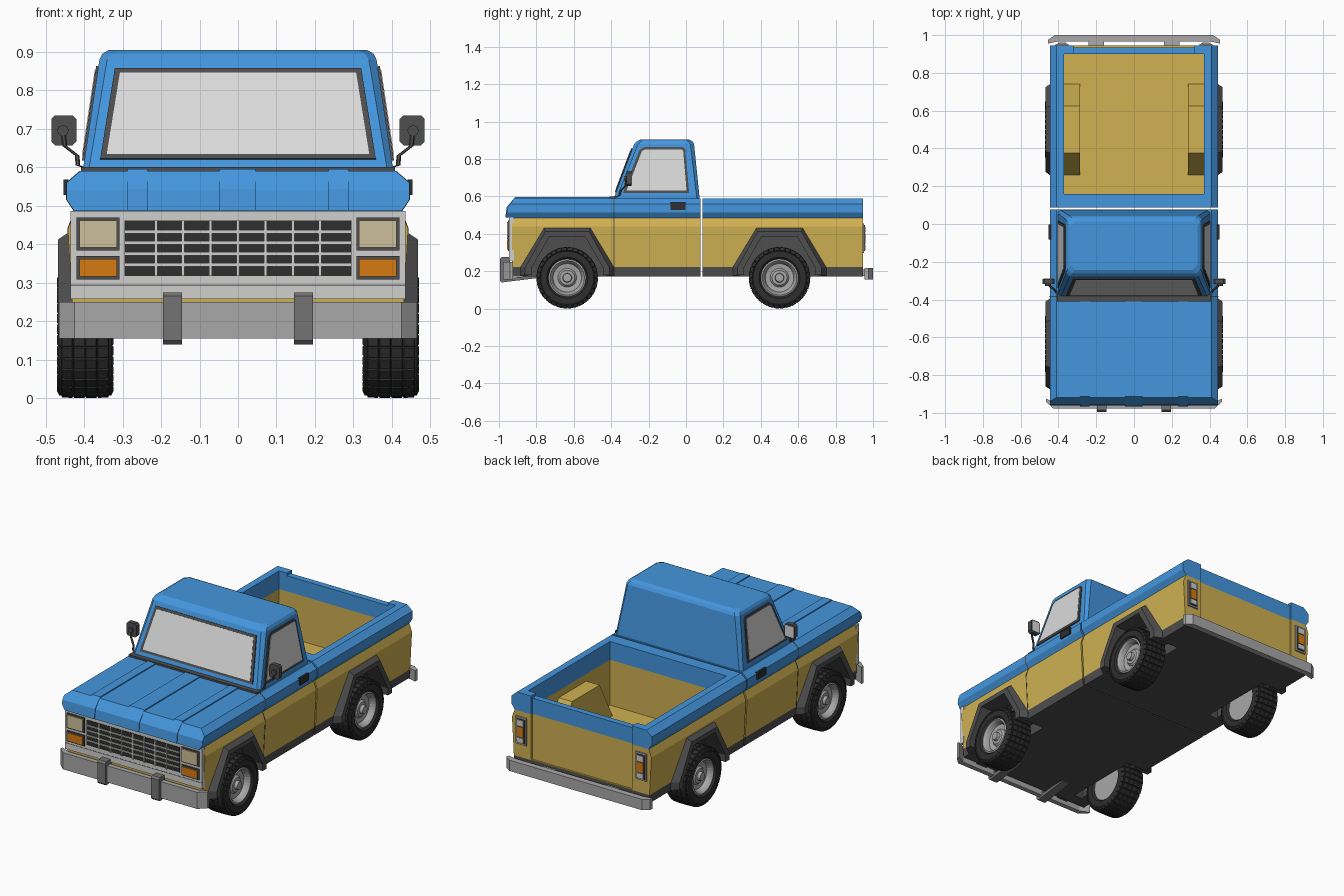
import bpy, bmesh, math
from mathutils import Vector

if "Cube" in bpy.data.objects:
    bpy.data.objects.remove(bpy.data.objects["Cube"])


def mat(name, r, g, b):
    m = bpy.data.materials.new(name)
    m.diffuse_color = [*[(c / 255 / 12.92 if c < 10 else ((c / 255 + .055) / 1.055) ** 2.4) for c in (r, g, b)], 1]
    m.use_nodes = True
    m.node_tree.nodes["Principled BSDF"].inputs["Base Color"].default_value = m.diffuse_color
    return m


BLUE, YELLOW = mat("blue_paint", 68, 150, 222), mat("yellow_paint", 208, 177, 82)
DARK, RUBBER = mat("dark_trim", 78, 78, 78), mat("black_rubber", 46, 46, 46)
SILVER, CHROME = mat("silver_metal", 168, 168, 168), mat("light_chrome", 208, 209, 206)
GLASS, CREAM = mat("pale_glass", 218, 218, 218), mat("cream_lens", 206, 193, 155)
ORANGE, STEEL = mat("orange_lens", 214, 122, 18), mat("grey_steel", 116, 116, 116)


def finish(name, bm, *mats, mirror=False):
    bmesh.ops.recalc_face_normals(bm, faces=bm.faces)
    if mirror:
        d = bmesh.ops.duplicate(bm, geom=bm.verts[:] + bm.edges[:] + bm.faces[:])["geom"]
        bmesh.ops.scale(bm, vec=(-1, 1, 1), verts=[v for v in d if isinstance(v, bmesh.types.BMVert)])
        bmesh.ops.reverse_faces(bm, faces=[f for f in d if isinstance(f, bmesh.types.BMFace)])
    me = bpy.data.meshes.new(name)
    bm.to_mesh(me)
    bm.free()
    ob = bpy.data.objects.new(name, me)
    bpy.context.collection.objects.link(ob)
    for m in mats:
        me.materials.append(m)
    return ob


def loft(bm, rings, caps=True, loop=False):
    vs = [[bm.verts.new(p) for p in r] for r in rings]
    n = len(vs[0])
    for a, b in zip(vs, vs[1:] + (vs[:1] if loop else [])):
        for i in range(n):
            bm.faces.new((a[i], a[(i + 1) % n], b[(i + 1) % n], b[i]))
    if caps:
        bm.faces.new(vs[0])
        bm.faces.new(vs[-1])


def prism(name, pts, axis, a, b, m, mirror=False, bm=None):
    """Extrude a 2D outline along an axis from a to b."""
    put = {"x": lambda p, t: (t, *p), "y": lambda p, t: (p[0], t, p[1]), "z": lambda p, t: (*p, t)}[axis]
    bm = bm or bmesh.new()
    loft(bm, [[put(p, t) for p in pts] for t in (a, b)])
    return finish(name, bm, m, mirror=mirror)


def rect(x0, x1, z0, z1):
    return [(x0, z0), (x1, z0), (x1, z1), (x0, z1)]


def box(name, x0, x1, y0, y1, z0, z1, m, mirror=False):
    return prism(name, rect(x0, x1, z0, z1), "y", y0, y1, m, mirror)


def sym(half):
    return half + [(-x, z) for x, z in reversed(half)]


def boolean(ob, other, op="DIFFERENCE"):
    md = ob.modifiers.new("cut", "BOOLEAN")
    md.object, md.operation, md.solver = other, op, "EXACT"
    bpy.context.view_layer.objects.active = ob
    bpy.ops.object.modifier_apply(modifier=md.name)
    bpy.data.objects.remove(other)


def paint_body(ob):
    """Two-tone split by height; wheel wells, sills and underside dark."""
    bm = bmesh.new()
    bm.from_mesh(ob.data)
    for z in (.485, .222):
        bmesh.ops.bisect_plane(bm, geom=bm.verts[:] + bm.edges[:] + bm.faces[:], dist=1e-5,
                               plane_co=(0, 0, z), plane_no=(0, 0, 1))
    bm.normal_update()
    for f in bm.faces:
        c, n = f.calc_center_median(), f.normal
        well = n.z < -.1 or (.29 < abs(c.x) < .31 and n.x * c.x > .1)
        f.material_index = 0 if c.z > .485 else 2 if c.z < .222 or well else 1
    ob.data.materials.clear()
    for m in (BLUE, YELLOW, DARK):
        ob.data.materials.append(m)
    bm.to_mesh(ob.data)
    bm.free()


AXLES = (-.635, .5)
SECTION = sym([(.41, .59), (.445, .56), (.445, .515), (.425, .485), (.442, .44), (.43, .222), (.425, .172)])


def arch(y):
    half = [(.225, .1), (.225, .22), (.115, .41)]
    pts = [(y + p, z) for p, z in sym(half)]
    return prism("arch_cutter", pts, "x", .3, .6, DARK, mirror=True)


# Front body with sloped nose, and cargo bed with inner wheel boxes
front = prism("front_body", SECTION, "y", -1, .078, BLUE)
nose = [(-.93, .1), (-.93, .487), (-.962, .487), (-.955, .54), (-.91, .6), (.2, .6), (.2, .1)]
boolean(front, prism("nose_shape", nose, "x", -.6, .6, BLUE), "INTERSECT")
boolean(front, arch(AXLES[0]))
paint_body(front)

bed = prism("cargo_bed", SECTION, "y", .088, .945, BLUE)
boolean(bed, box("bed_cutter", -.37, .37, .16, .9, .225, .7, BLUE))
hump = [(.5 + p, z) for p, z in sym([(.255, .2), (.125, .445)])]
boolean(bed, prism("wheel_box", hump, "x", .285, .4, BLUE, mirror=True), "UNION")
boolean(bed, arch(AXLES[1]))
boolean(bed, box("tailgate_cutter", -.32, .32, .935, 1.1, .225, .7, BLUE))
boolean(bed, box("tailgate_top_cutter", -.32, .32, .88, 1.1, .575, .7, BLUE))
paint_body(bed)

# Door seam, handles, hood ribs, cowl
prism("door_seam", [(x * 1.003, z * 1.001) for x, z in SECTION], "y", -.387, -.382, DARK)
box("door_handle", .44, .453, -.083, -.003, .528, .568, RUBBER, mirror=True)
rib = [(-.966, .488), (-.959, .543), (-.913, .596), (-.4, .596), (-.4, .57), (-.9, .57), (-.94, .488)]
prism("hood_centre_rib", rib, "x", -.048, .046, BLUE)
prism("hood_side_rib", rib, "x", .235, .287, BLUE, mirror=True)
box("cowl", -.408, .408, -.41, -.375, .58, .6, DARK)


# Cab: three chamfered rings
def ring(x, y0, y1, z, c):
    return [(x, y0 + c, z), (x, y1 - c, z), (x - c, y1, z), (c - x, y1, z),
            (-x, y1 - c, z), (-x, y0 + c, z), (c - x, y0, z), (x - c, y0, z)]


bm = bmesh.new()
loft(bm, [ring(.405, -.39, .074, .58, .015), ring(.36, -.277, .043, .88, .02),
          ring(.352, -.262, .034, .895, .022), ring(.335, -.243, .014, .905, .025)])
finish("cab", bm, BLUE)


# Windows: thin plates lying on the cab slopes
def plate(name, pts, out, thick, m, mirror=False):
    out = Vector(out).normalized() * thick
    bm = bmesh.new()
    loft(bm, [[Vector(p) - out * .5 for p in pts], [Vector(p) + out for p in pts]])
    finish(name, bm, m, mirror=mirror)


def on_front(x, z):
    return (x, -.39 + (z - .58) * .113 / .3, z)


def on_side(y, z):
    return (.405 - (z - .58) * .045 / .3, y, z)


plate("windshield_frame", [on_front(*p) for p in sym([(.358, .62), (.32, .856)])], (0, -1, .377), .006, DARK)
plate("windshield", [on_front(*p) for p in sym([(.341, .632), (.307, .843)])], (0, -1, .377), .008, GLASS)
plate("side_window_frame", [on_side(*p) for p in
      [(-.338, .617), (.017, .617), (-.004, .85), (-.016, .862), (-.225, .862), (-.25, .845)]],
      (1, 0, .15), .006, DARK, True)
plate("side_window", [on_side(*p) for p in
      [(-.318, .63), (.003, .63), (-.015, .842), (-.022, .85), (-.22, .85), (-.236, .84)]],
      (1, 0, .15), .008, GLASS, True)

# Mirrors on bent arms
path = [Vector(p) for p in [(.4, -.37, .6), (.416, -.355, .605), (.418, -.35, .63), (.45, -.325, .655), (.455, -.318, .695)]]
bm = bmesh.new()
loft(bm, [[p + Vector((math.cos(a) * .006, math.sin(a) * .006, 0)) for a in
           [i * math.tau / 6 for i in range(6)]] for p in path])
finish("mirror_arm", bm, DARK, mirror=True)
head = [(.43, .657), (.475, .657), (.485, .667), (.485, .725), (.475, .735), (.43, .735), (.42, .725), (.42, .667)]
prism("mirror_head", head, "y", -.318, -.292, DARK, True)
box("mirror_glass", .427, .478, -.292, -.289, .665, .727, GLASS, True)
knob = [(.455 + .015 * math.cos(i * math.tau / 8), .695 + .015 * math.sin(i * math.tau / 8)) for i in range(8)]
prism("mirror_knob", knob, "y", -.328, -.318, DARK, True)

# Flared wheel arch trims
for label, y in zip(("front", "rear"), AXLES):
    outer, mid, inner = ([(.25, .175), (.25, .22), (.127, .437)], [(.225, .18), (.225, .22), (.117, .412)],
                         [(.19, .18), (.19, .22), (.095, .385)])
    rows = [(.431, outer), (.468, mid), (.468, inner), (.36, inner), (.36, mid), (.42, outer)]
    bm = bmesh.new()
    grid = [[(x, y + p, z) for p, z in sym(h)] for x, h in rows]
    loft(bm, [[g[i] for g in grid] for i in range(6)])
    finish(label + "_arch_flare", bm, DARK, mirror=True)


# Wheels: turned tyre with raised tread blocks, dished rim
def lathe(bm, prof, y, n, loop=False):
    loft(bm, [[(x, y + r * math.cos(i * math.tau / n), .165 + r * math.sin(i * math.tau / n))
               for i in range(n)] for x, r in prof], caps=not loop, loop=loop)


for label, y in zip(("front", "rear"), AXLES):
    bm = bmesh.new()
    lathe(bm, [(.345, .095), (.327, .11), (.327, .142), (.335, .158), (.366, .16), (.397, .16),
               (.428, .16), (.459, .158), (.467, .142), (.467, .11), (.45, .095)], y, 32, loop=True)
    bmesh.ops.recalc_face_normals(bm, faces=bm.faces)
    tread = [f for f in bm.faces if Vector((f.calc_center_median().y - y, f.calc_center_median().z - .165)).length > .148]
    bmesh.ops.inset_individual(bm, faces=tread, thickness=.0035, depth=.005)
    finish(label + "_tyre", bm, RUBBER, mirror=True)
    bm = bmesh.new()
    lathe(bm, [(.338, .1), (.458, .1), (.461, .092), (.45, .084), (.428, .076), (.424, .05),
               (.436, .04), (.438, .025), (.455, .022), (.456, .012)], y, 32)
    finish(label + "_rim", bm, SILVER, mirror=True)

# Grille and front lamps
box("front_panel", -.435, .435, -.946, -.92, .258, .486, CHROME)
box("panel_groove", -.435, .435, -.947, -.94, .291, .295, STEEL)
box("grille_back", -.295, .295, -.949, -.94, .318, .461, RUBBER)
for i in range(7):
    x = (i - 3) * .0712
    box("grille_upright", x - .004, x + .004, -.957, -.94, .318, .461, CHROME)
for i in range(4):
    z = .3466 + i * .0286
    box("grille_bar", -.295, .295, -.955, -.94, z - .004, z + .004, CHROME)
for name, z0, z1, m in (("headlight", .384, .47, CREAM), ("turn_signal", .308, .369, ORANGE)):
    box(name + "_frame", .308, .419, -.953, -.94, z0, z1, DARK, True)
    box(name, .315, .412, -.958, -.94, z0 + .008, z1 - .008, m, True)

# Tail lamps
box("tail_lamp_frame", .346, .415, .94, .953, .298, .455, SILVER, True)
box("tail_lamp_surround", .355, .406, .94, .956, .307, .446, DARK, True)
for name, z0, z1, m in (("upper_tail_lens", .408, .44, CHROME), ("tail_lens", .345, .402, ORANGE),
                        ("lower_tail_lens", .313, .339, CHROME)):
    box(name, .36, .401, .94, .96, z0, z1, m, True)

# Bumpers with overriders and mounts
bar = [(.41, -.95), (.465, -.925), (.465, -.942), (.425, -.978)]
prism("front_bumper", sym(bar), "z", .155, .25, SILVER)
prism("rear_bumper", sym([(.41, .965), (.455, .955), (.455, .975), (.42, 1.0)]), "z", .155, .217, SILVER)
over = [(-.995, .15), (-.985, .14), (-.78, .165), (-.78, .178), (-.94, .165), (-.94, .275), (-.985, .275), (-.995, .265)]
prism("overrider", over, "x", .145, .195, STEEL, True)
box("front_bumper_mount", .25, .32, -.96, -.92, .18, .23, DARK, True)
box("rear_bumper_mount", .16, .24, .93, .975, .175, .21, SILVER, True)
